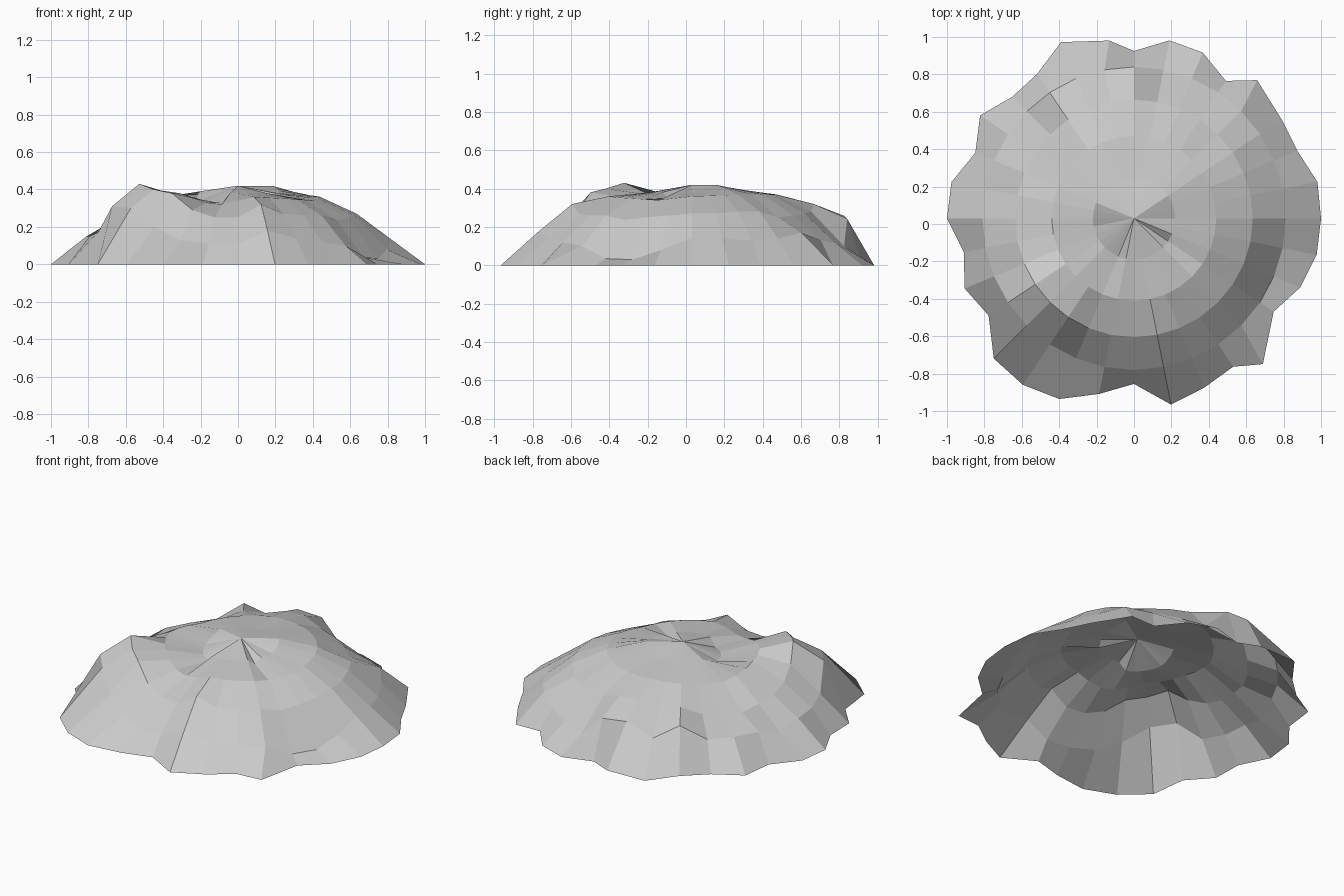
import bpy, bmesh, math

if "Cube" in bpy.data.objects:
    bpy.data.objects.remove(bpy.data.objects["Cube"])

N = 32            # sectors around the mound
CY = 0.03         # summit sits slightly behind centre
SUMMIT = 0.42

# ragged ground outline, one radius per sector, plus a few skewed spurs (degrees)
RIM = [1.0, 1.0, .945, .95, .99, .884, .96, .97, .895, .96, 1.02, .93, .92, .99, .918, .995,
       1.0, .928, .98, .935, 1.06, 1.07, 1.045, .957, .885, 1.015, .98, .954, 1.04, .898, .963, .996]
SKEW = {4: 3.3, 9: -3.3, 28: -3.5}

# heights of the two outer rings, one per sector
OUTER = [.14, .14, .13, .14, .17, .13, .115, .10, .243, .258, .175, .264, .17, .165, .165, .11,
         .15, .15, .17, .31, .30, .20, .13, .11, .11, .18, .14, .12, .10, .035, .03, .08]
MIDDLE = [.27, .27, .28, .28, .25, .26, .27, .28, .32, .32, .29, .30, .25, .22, .22, .24,
          .25, .28, .34, .43, .40, .38, .29, .25, .25, .32, .27, .26, .26, .237, .25, .26]
# inner rings change gently: a few sectors given, the rest interpolated
UPPER = {0: .36, 4: .37, 9: .37, 14: .34, 17: .38, 20: .38, 22: .33, 23: .32, 25: .36, 30: .34}
CROWN = {0: .38, 3: .42, 8: .39, 14: .39, 17: .34, 22: .33, 23: .38, 28: .38, 29: .35, 30: .38}


def spread(keys):
    """Fill in one height per sector, linear between the given ones."""
    pts = sorted(keys.items()) + [(N, keys[0])]
    out = []
    for (a, za), (b, zb) in zip(pts, pts[1:]):
        out += [za + (zb - za) * (i - a) / (b - a) for i in range(a, b)]
    return out


def ring(bm, radii, heights, skew={}):
    verts = []
    for i in range(N):
        a = 2 * math.pi * i / N + math.radians(skew.get(i, 0))
        verts.append(bm.verts.new((radii[i] * math.cos(a), CY + radii[i] * math.sin(a), heights[i])))
    return verts


# open faceted mound: summit fan, rings of quads, ground rim
bm = bmesh.new()
top = bm.verts.new((0, CY, SUMMIT))
loops = [ring(bm, [r] * N, h) for r, h in
         ((.22, spread(CROWN)), (.44, spread(UPPER)), (.635, MIDDLE), (.81, OUTER))]
loops.append(ring(bm, RIM, [0] * N, SKEW))
for i in range(N):
    j = (i + 1) % N
    bm.faces.new((top, loops[0][i], loops[0][j]))
    for inner, outer in zip(loops, loops[1:]):
        bm.faces.new((inner[i], outer[i], outer[j], inner[j]))

mesh = bpy.data.meshes.new("rock_mound")
bm.to_mesh(mesh)
bm.free()
bpy.context.collection.objects.link(bpy.data.objects.new("rock_mound", mesh))
